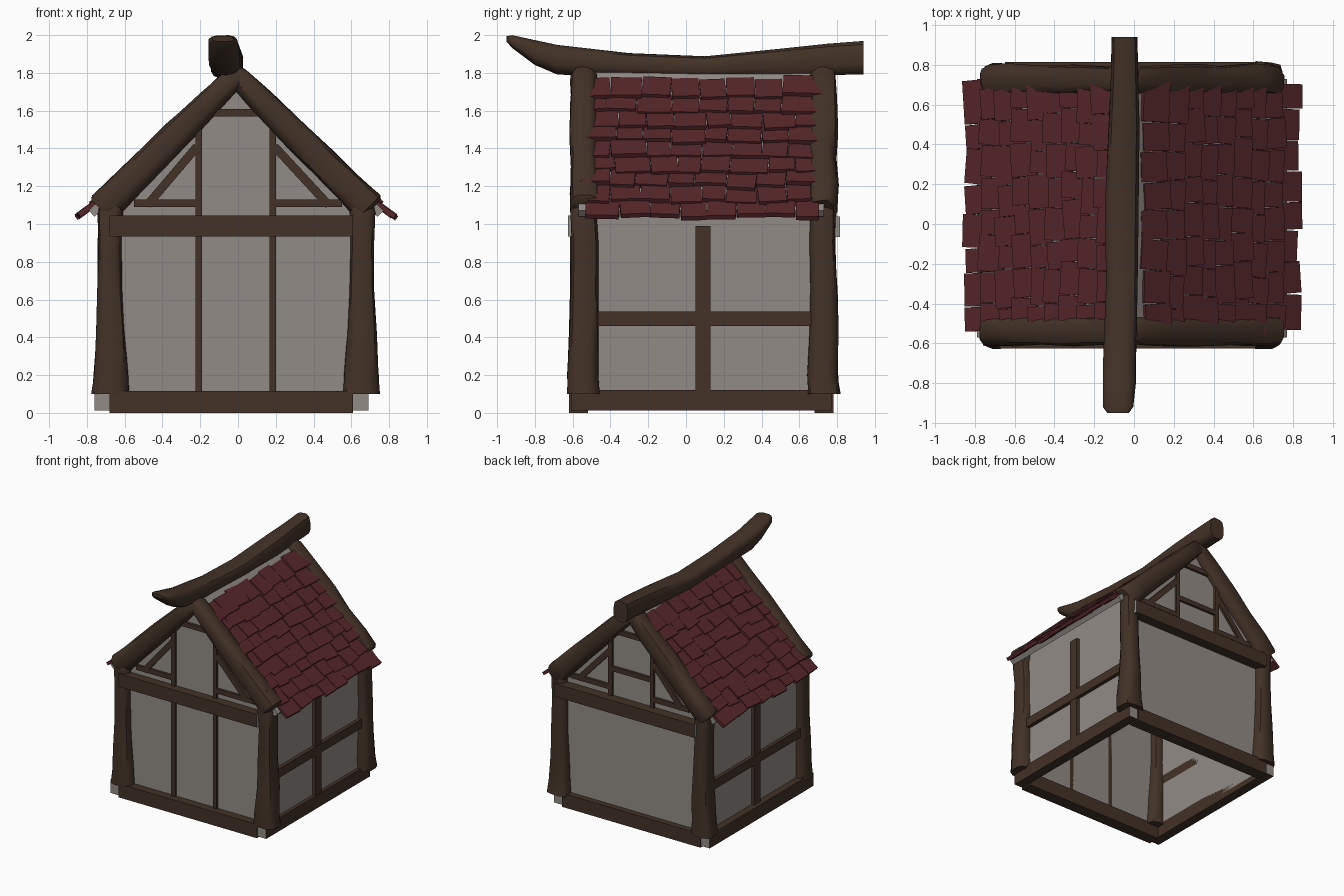
import bpy, bmesh, math, random
from mathutils import Vector as V

if "Cube" in bpy.data.objects:
    bpy.data.objects.remove(bpy.data.objects["Cube"])

random.seed(7)


def material(name, rgb):
    m = bpy.data.materials.new(name)
    m.diffuse_color = (*rgb, 1)
    m.use_nodes = True
    m.node_tree.nodes["Principled BSDF"].inputs["Base Color"].default_value = m.diffuse_color
    return m


WOOD = material("dark_wood", (0.056, 0.032, 0.020))
GREY = material("grey_plaster", (0.29, 0.26, 0.24))
RED = material("red_tile", (0.095, 0.020, 0.023))
X, Y, Z = V((1, 0, 0)), V((0, 1, 0)), V((0, 0, 1))


def finish(name, bm, *mats):
    bmesh.ops.recalc_face_normals(bm, faces=bm.faces)
    me = bpy.data.meshes.new(name)
    bm.to_mesh(me)
    bm.free()
    ob = bpy.data.objects.new(name, me)
    bpy.context.collection.objects.link(ob)
    for m in mats:
        me.materials.append(m)
    return ob


def add_bar(bm, p, q, width, depth, normal):
    """Box from p to q, depth along normal, width across it."""
    p, q = V(p), V(q)
    d = (q - p).normalized()
    n = V(normal).normalized()
    s = d.cross(n)
    rings = [[bm.verts.new(c + s * a * width / 2 + n * b * depth / 2)
              for a, b in ((-1, -1), (1, -1), (1, 1), (-1, 1))] for c in (p, q)]
    ends = [bm.faces.new(r) for r in rings]
    for i in range(4):
        j = (i + 1) % 4
        bm.faces.new((rings[0][i], rings[0][j], rings[1][j], rings[1][i]))
    return ends


def bar(name, p, q, width, depth, normal, mat=WOOD, grey_ends=False):
    bm = bmesh.new()
    for f in add_bar(bm, p, q, width, depth, normal):
        f.material_index = int(grey_ends)
    return finish(name, bm, mat, GREY)


def limb(name, sections, u, v, jitter=0.005, sides=12):
    """Rough log: rounded-square rings (centre, half width u, half width v)."""
    bm = bmesh.new()
    rings = []
    for c, hu, hv in sections:
        ring = []
        for i in range(sides):
            a = 2 * math.pi * (i + 0.5) / sides
            ca, sa = math.cos(a), math.sin(a)
            pu = math.copysign(abs(ca) ** 0.7, ca) * hu
            pv = math.copysign(abs(sa) ** 0.7, sa) * hv
            k = 1 + random.uniform(-jitter, jitter) / max(hu, 0.02)
            ring.append(bm.verts.new(V(c) + u * pu * k + v * pv * k))
        rings.append(ring)
    for a, b in zip(rings, rings[1:]):
        for i in range(sides):
            j = (i + 1) % sides
            bm.faces.new((a[i], a[j], b[j], b[i]))
    bm.faces.new(rings[0])
    bm.faces.new(rings[-1])
    logs.append(finish(name, bm, WOOD))


logs = []
FY, BY = -0.54, 0.72          # front and back wall planes
LX, RX = -0.69, 0.65          # left and right wall planes

# plaster walls: two gables and two sides
for name, y in (("front_wall", FY), ("back_wall", BY)):
    bm = bmesh.new()
    outline = [(LX, 0.06), (RX, 0.06), (RX, 1.1), (-0.01, 1.74), (LX, 1.1)]
    f = bm.faces.new([bm.verts.new((x, y - 0.01, z)) for x, z in outline])
    ext = bmesh.ops.extrude_face_region(bm, geom=[f])["geom"]
    bmesh.ops.translate(bm, vec=Y * 0.02,
                        verts=[g for g in ext if isinstance(g, bmesh.types.BMVert)])
    finish(name, bm, GREY)
YC = (FY + BY) / 2
for name, x in (("left_wall", LX), ("right_wall", RX)):
    bar(name, (x, YC, 0.06), (x, YC, 1.13), BY - FY, 0.02, X, GREY)

# ground sills, side ones with pale cut ends
for side, x in (("left", -0.72), ("right", 0.65)):
    bar(side + "_sill", (x, -0.61, 0.067), (x, 0.77, 0.067), 0.08, 0.11, Z, WOOD, True)
for side, y in (("front", -0.57), ("back", 0.73)):
    bar(side + "_sill", (-0.68, y, 0.058), (0.61, y, 0.058), 0.1, 0.115, Z)

# cross beams under the gables
bar("front_cross_beam", (-0.68, -0.58, 0.99), (0.61, -0.58, 0.99), 0.11, 0.09, Y, WOOD, True)
bar("back_cross_beam", (-0.65, 0.77, 0.985), (0.66, 0.77, 0.985), 0.11, 0.09, Y, WOOD, True)

# thin timbers on the gables and the front wall
for side, y in (("front", FY - 0.01), ("back", BY + 0.01)):
    for tag, x, s in (("left", -0.207, -1), ("right", 0.183, 1)):
        def timber(part, a, b, w=0.035):
            bar(f"{side}_{tag}_{part}", (a[0], y, a[1]), (b[0], y, b[1]), w, 0.04, Y)
        if side == "front":
            timber("stud", (x, 0.1), (x, 0.95))
        timber("gable_stud", (x, 1.03), (x, 1.55))
        timber("gable_rail", (x, 1.11), (s * 0.55, 1.11), 0.04)
        timber("gable_brace", (x + s * 0.01, 1.41), (s * 0.48, 1.10), 0.045)
    bar(side + "_collar", (-0.2, y, 1.59), (0.18, y, 1.59), 0.04, 0.04, Y)
bar("back_gable_mid_rail", (-0.2, BY + 0.01, 1.27), (0.18, BY + 0.01, 1.27), 0.04, 0.04, Y)

# side wall rails and studs
for side, x in (("left", LX - 0.015), ("right", RX + 0.015)):
    bar(side + "_rail", (x, -0.5, 0.498), (x, 0.7, 0.498), 0.075, 0.05, X)
    bar(side + "_stud", (x, 0.09, 0.1), (x, 0.09, 0.99), 0.08, 0.044, X)

# rough corner posts, flared at the foot
for sx, sname in ((-1, "left"), (1, "right")):
    for y, yname in ((-0.54, "front"), (0.725, "back")):
        cx = -0.675 if sx < 0 else 0.655
        profile = ((0.1, 0.1, 0.088), (0.2, 0.094, 0.084), (0.42, 0.078, 0.078),
                   (0.65, 0.066, 0.072), (0.9, 0.064, 0.07), (1.06, 0.068, 0.07),
                   (1.14, 0.06, 0.062), (1.16, 0.04, 0.042))
        limb(f"{yname}_{sname}_post",
             [((cx + random.uniform(-.004, .004), y + random.uniform(-.006, .006), z), a, b)
              for z, a, b in profile], X, Y)

# gable rafters
for y, yname in ((-0.54, "front"), (0.725, "back")):
    for s, sname in ((-1, "left"), (1, "right")):
        a, b = V((s * 0.715 - 0.01, y, 1.075)), V((s * -0.01 - 0.01, y, 1.795))
        v = V((s * 0.71, 0, 0.71))
        profile = ((0, 0.06, 0.07), (0.02, 0.075, 0.088), (0.15, 0.08, 0.084), (0.35, 0.072, 0.08),
                   (0.55, 0.08, 0.078), (0.8, 0.07, 0.07), (0.97, 0.068, 0.06), (1, 0.055, 0.05))
        limb(f"{yname}_{sname}_rafter",
             [(a.lerp(b, t) + Y * random.uniform(-.006, .006), hu, hv) for t, hu, hv in profile], Y, v)

# sagging ridge beam: y, centre x, top, bottom, half width
ridge = ((-0.95, -0.08, 1.995, 1.965, 0.055), (-0.92, -0.08, 2.0, 1.93, 0.078),
         (-0.8, -0.075, 1.975, 1.84, 0.085), (-0.68, -0.072, 1.95, 1.79, 0.083),
         (-0.3, -0.062, 1.905, 1.78, 0.082), (0.1, -0.06, 1.89, 1.77, 0.086),
         (0.5, -0.05, 1.93, 1.775, 0.078), (0.75, -0.048, 1.955, 1.785, 0.07),
         (0.94, -0.048, 1.97, 1.79, 0.066))
limb("ridge_beam", [((cx, y, (t + b) / 2), hw, (t - b) / 2) for y, cx, t, b, hw in ridge],
     X, Z, 0.002)

# roof decks and overlapping uneven tiles
ROWS, COLS = 9, 8
for s, sname in ((-1, "left"), (1, "right")):
    top, eave = V((-0.01, 0.08, 1.785)), V((s * 0.765 - 0.01, 0.08, 1.055))
    d = (eave - top).normalized()
    n = V((s * abs(d.z), 0, abs(d.x)))
    bar(sname + "_roof_deck", top, eave, 1.3, 0.045, n, GREY)
    bm = bmesh.new()
    step = 1.02 / ROWS
    for r in range(ROWS):
        shift = random.uniform(-0.03, 0.03)
        cuts = [-0.54 + 1.24 * i / COLS + (random.uniform(-.025, .025) + shift if 0 < i < COLS
                else random.uniform(-.03, .03)) for i in range(COLS + 1)]
        for y0, y1 in zip(cuts, cuts[1:]):
            yc = (y0 + y1) / 2
            sag = 0.012 * math.cos((yc - 0.08) * 2.4)
            lo = 0.1 + step * (r + 1) + random.uniform(-.018, .018)
            lift = random.uniform(0.036, 0.05) - sag
            base = V((top.x, yc, top.z))
            tilt = Y * random.uniform(-.008, .008)
            p = base + d * (lo - step * 1.4) + n * (lift - 0.016) + tilt
            q = base + d * lo + n * (lift + 0.006) - tilt
            across = (q - p).normalized().cross(Y)
            if across.dot(n) < 0:
                across.negate()
            add_bar(bm, p, q, y1 - y0 - 0.004, 0.026, across)
    finish(sname + "_roof_tiles", bm, RED)

# smooth the logs
bpy.ops.object.select_all(action='DESELECT')
for ob in logs:
    ob.select_set(True)
bpy.context.view_layer.objects.active = logs[0]
bpy.ops.object.shade_smooth_by_angle(angle=math.radians(40))
